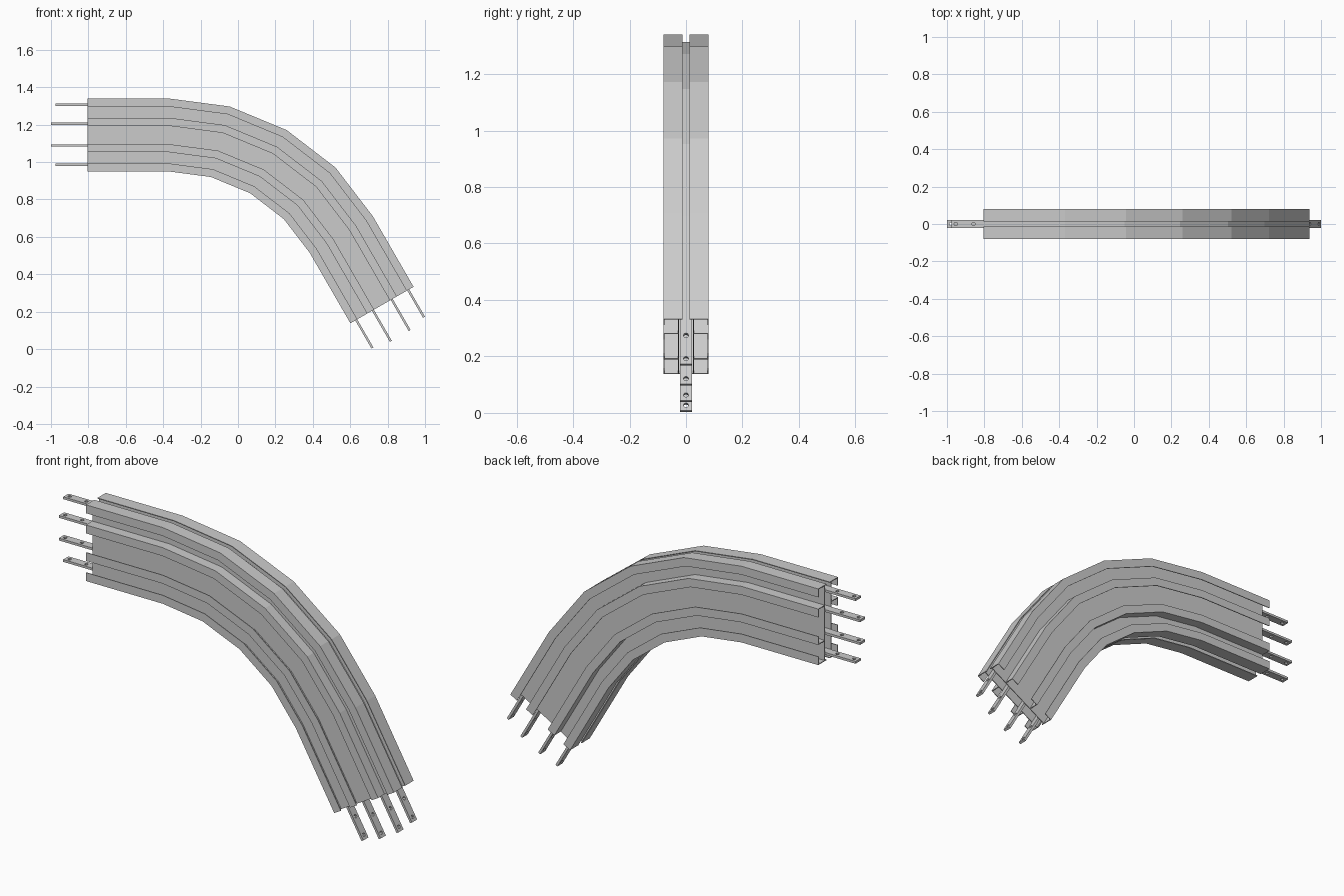
import bpy, bmesh
from math import sin, cos, radians

if "Cube" in bpy.data.objects:
    bpy.data.objects.remove(bpy.data.objects["Cube"])

CX, CZ = -0.37, 0.08          # centre of the bend
R_IN, R_OUT = 0.87, 1.26      # inner and outer housing radii
MID = (R_IN + R_OUT) / 2
STRAIGHT = 0.435              # straight run at both ends
T = 0.004                     # sheet thickness


def place(r, deg, along=0.0):
    """Point at radius r, turned by deg, then moved along the tangent."""
    a = radians(deg)
    return CX + r * sin(a) + along * cos(a), CZ + r * cos(a) - along * sin(a)


def sweep(name, profile, start=STRAIGHT, end=STRAIGHT, mirror=False):
    """Sweep a closed (y, radius) profile along the faceted 60 degree bend."""
    stations = [(0, -start)] + [(d, 0) for d in (0, 15, 30, 45, 60)] + [(60, end)]
    bm = bmesh.new()
    rings = []
    for deg, along in stations:
        ring = []
        for y, r in profile:
            x, z = place(r, deg, along)
            ring.append(bm.verts.new((x, y, z)))
        rings.append(ring)
    n = len(profile)
    for a, b in zip(rings, rings[1:]):
        for i in range(n):
            j = (i + 1) % n
            bm.faces.new((a[i], a[j], b[j], b[i]))
    bm.faces.new(rings[0])
    bm.faces.new(rings[-1])
    bmesh.ops.recalc_face_normals(bm, faces=bm.faces)
    mesh = bpy.data.meshes.new(name)
    bm.to_mesh(mesh)
    bm.free()
    ob = bpy.data.objects.new(name, mesh)
    bpy.context.collection.objects.link(ob)
    if mirror:
        mod = ob.modifiers.new("mirror", 'MIRROR')
        mod.use_axis = (False, True, False)
    return ob


def rail(y_in, r, s):
    """L section: flange at radius r with an outer lip turned towards s."""
    return [(y_in, r), (0.08, r), (0.08, r + s * 0.043), (0.08 - T, r + s * 0.043),
            (0.08 - T, r + s * T), (y_in, r + s * T)]


# Side webs of the housing
sweep("side_web", [(0.024, R_IN + T), (0.028, R_IN + T),
                   (0.028, R_OUT - T), (0.024, R_OUT - T)], mirror=True)

# Lipped flanges: outer pair and inner pair
for label, y_in, half in (("outer", 0.013, 0.195), ("inner", 0.028, 0.092)):
    sweep(label + "_upper_rail", rail(y_in, MID + half, -1), mirror=True)
    sweep(label + "_lower_rail", rail(y_in, MID - half, 1), mirror=True)


def cut_holes(bar, r, start, end):
    """Two bolt holes through each end of a bar."""
    cutters = []
    for inset in (0.022, 0.117):
        for deg, along in ((0, inset - start), (60, end - inset)):
            x, z = place(r, deg, along)
            bpy.ops.mesh.primitive_cylinder_add(vertices=8, radius=0.009, depth=0.06,
                                                location=(x, 0, z),
                                                rotation=(0, radians(deg), 0))
            cutters.append(bpy.context.object)
    for c in cutters:
        c.name = "hole_cutter"
        c.hide_render = True
        mod = bar.modifiers.new("hole", 'BOOLEAN')
        mod.operation = 'DIFFERENCE'
        mod.solver = 'EXACT'
        mod.object = c
    # bake the holes, then drop the cutters
    dg = bpy.context.evaluated_depsgraph_get()
    mesh = bpy.data.meshes.new_from_object(bar.evaluated_get(dg))
    bar.modifiers.clear()
    bar.data = mesh
    for c in cutters:
        bpy.data.objects.remove(c, do_unlink=True)


# Four conductor bars, the middle two longer
H = 0.006
for i, (r, left, right) in enumerate(((1.227, 0.17, 0.169), (1.125, 0.195, 0.192),
                                      (1.009, 0.195, 0.192), (0.906, 0.17, 0.174))):
    s, e = STRAIGHT + left, STRAIGHT + right
    bar = sweep(f"conductor_bar_{i + 1}",
                [(-0.021, r - H), (0.021, r - H), (0.021, r + H), (-0.021, r + H)], s, e)
    cut_holes(bar, r, s, e)
